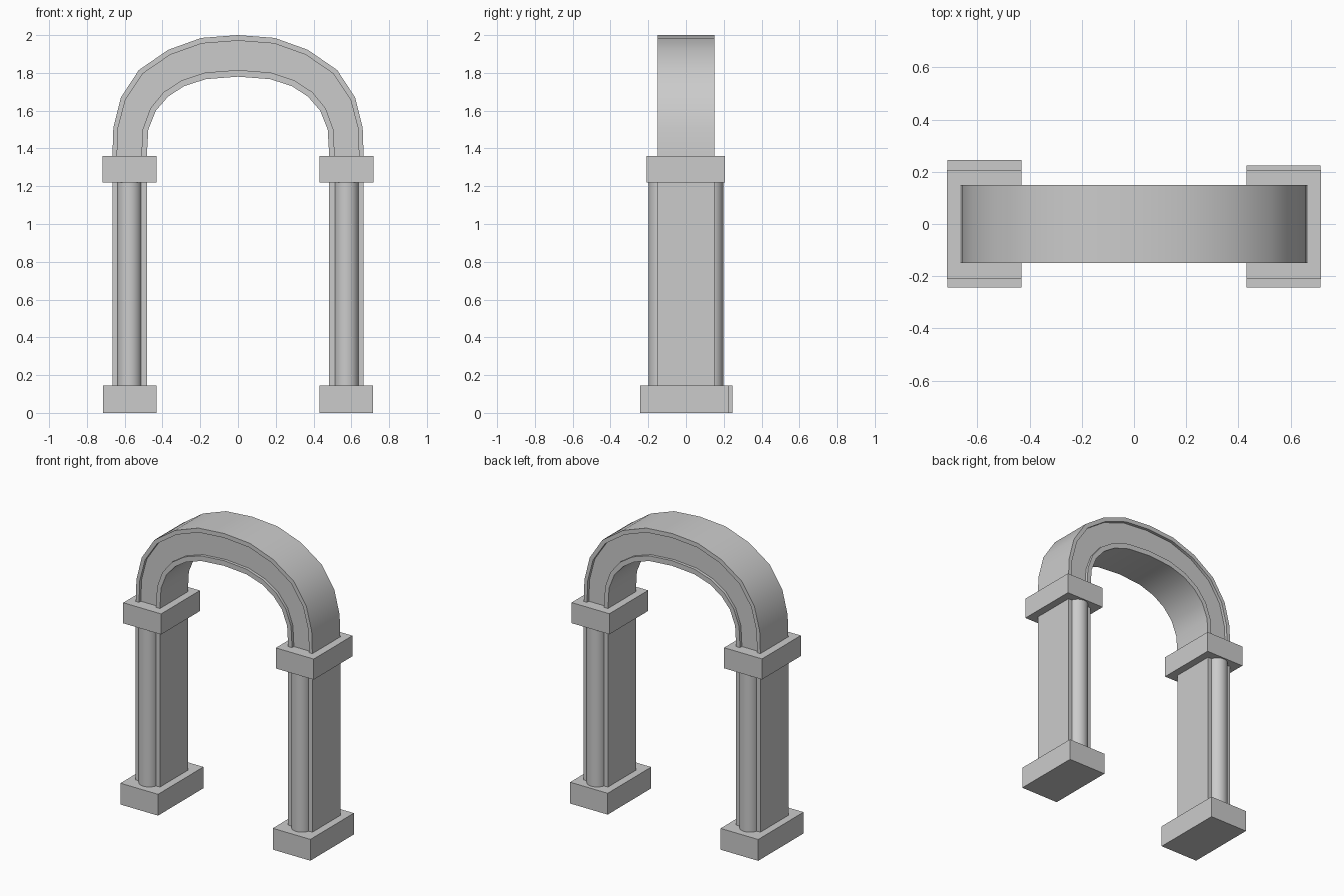
import bpy, bmesh, math

if "Cube" in bpy.data.objects:
    bpy.data.objects.remove(bpy.data.objects["Cube"])


def box(name, x0, x1, y0, y1, z0, z1):
    bpy.ops.mesh.primitive_cube_add(
        size=1, location=((x0 + x1) / 2, (y0 + y1) / 2, (z0 + z1) / 2))
    ob = bpy.context.object
    ob.name = name
    ob.scale = (x1 - x0, y1 - y0, z1 - z0)
    bpy.ops.object.transform_apply(location=False, rotation=False, scale=True)
    return ob


def smooth(ob):
    bpy.ops.object.select_all(action='DESELECT')
    ob.select_set(True)
    bpy.context.view_layer.objects.active = ob
    bpy.ops.object.shade_smooth_by_angle(angle=math.radians(32))


# Pillars: base, shaft, engaged round columns front and back, capital
for side, s, back in (("left", -1, 0.245), ("right", 1, 0.225)):
    def span(a, b):
        return sorted((s * a, s * b))

    box(side + "_base", *span(0.432, 0.715), -0.243, back, 0, 0.145)
    box(side + "_shaft", *span(0.483, 0.665), -0.15, 0.15, 0.145, 1.22)
    box(side + "_capital", *span(0.432, 0.717), -0.21, 0.207, 1.22, 1.36)
    for face, f in (("front", -1), ("back", 1)):
        bpy.ops.mesh.primitive_cylinder_add(
            vertices=32, radius=0.065, depth=1.075,
            location=(s * 0.575, f * 0.133, 0.6825))
        col = bpy.context.object
        col.name = f"{side}_{face}_column"
        smooth(col)

# Arch: outer and inner profiles from springing to crown, mirrored across x
outer = [(0.665, 1.36), (0.66, 1.51), (0.62, 1.67), (0.525, 1.815),
         (0.37, 1.922), (0.195, 1.985), (0, 2.0)]
inner = [(0.483, 1.36), (0.475, 1.5), (0.435, 1.6), (0.37, 1.675),
         (0.285, 1.73), (0.17, 1.767), (0, 1.78)]


def mirrored(pts):
    return pts + [(-x, z) for x, z in reversed(pts[:-1])]


# Band cross-section (fraction outer to inner, y) with a sunken panel each side
half, sunk, a, b = 0.15, 0.13, 0.135, 0.84
section = [(0, -half), (a, -half), (a, -sunk), (b, -sunk), (b, -half), (1, -half),
           (1, half), (b, half), (b, sunk), (a, sunk), (a, half), (0, half)]

bm = bmesh.new()
rings = []
for (ox, oz), (ix, iz) in zip(mirrored(outer), mirrored(inner)):
    rings.append([bm.verts.new((ox + (ix - ox) * t, y, oz + (iz - oz) * t))
                  for t, y in section])
n = len(section)
for r, q in zip(rings, rings[1:]):
    for i in range(n):
        j = (i + 1) % n
        bm.faces.new((r[i], r[j], q[j], q[i]))
bm.faces.new(rings[0])
bm.faces.new(rings[-1])
bmesh.ops.recalc_face_normals(bm, faces=bm.faces)
mesh = bpy.data.meshes.new("arch")
bm.to_mesh(mesh)
bm.free()
arch = bpy.data.objects.new("arch", mesh)
bpy.context.collection.objects.link(arch)
smooth(arch)
